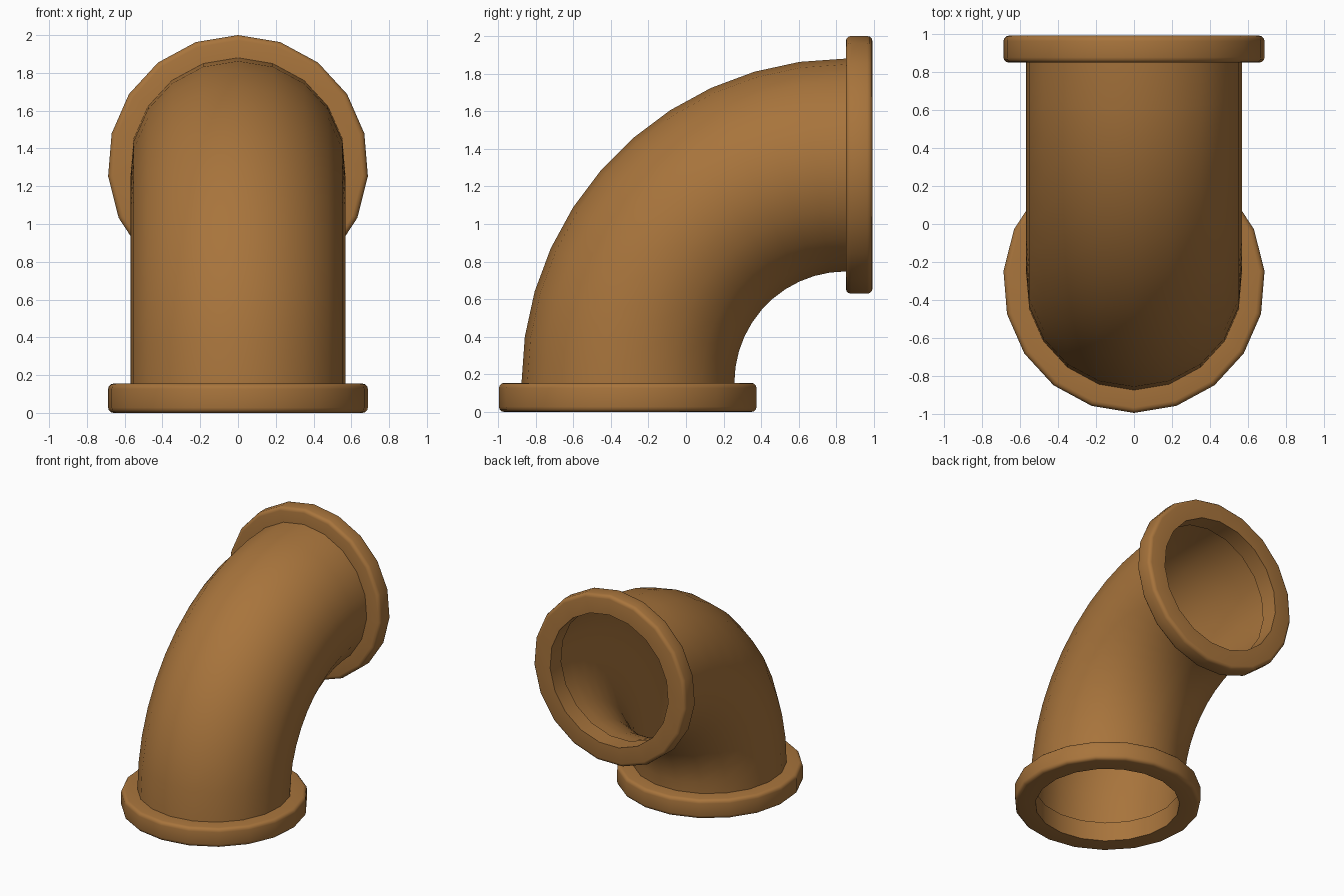
import bpy, bmesh, math
from mathutils import Vector

if "Cube" in bpy.data.objects:
    bpy.data.objects.remove(bpy.data.objects["Cube"])

SIDES = 19
BEND = 1.155                       # centreline radius of the elbow
CY, CZ = 0.85, 0.155               # centre of the bend

clay = bpy.data.materials.new("terracotta_brown")
clay.diffuse_color = (0.39, 0.175, 0.045, 1)
clay.use_nodes = True
clay.node_tree.nodes["Principled BSDF"].inputs["Base Color"].default_value = clay.diffuse_color


def station(angle, shift, radius):
    """Ring of points across the pipe at a bend angle, moved along the pipe by shift."""
    out = Vector((0, -math.cos(angle), math.sin(angle)))
    along = Vector((0, math.sin(angle), math.cos(angle)))
    centre = Vector((0, CY, CZ)) + out * BEND + along * shift
    ring = []
    for i in range(SIDES):
        t = 2 * math.pi * i / SIDES
        ring.append(centre + out * radius * math.cos(t) + Vector((radius * math.sin(t), 0, 0)))
    return ring


def loft(name, stations):
    """Skin a closed loop of rings into a hollow tube."""
    bm = bmesh.new()
    rings = [[bm.verts.new(p) for p in station(*s)] for s in stations]
    for a, b in zip(rings, rings[1:] + rings[:1]):
        for i in range(SIDES):
            j = (i + 1) % SIDES
            bm.faces.new((a[i], a[j], b[j], b[i]))
    bmesh.ops.recalc_face_normals(bm, faces=bm.faces)
    mesh = bpy.data.meshes.new(name)
    bm.to_mesh(mesh)
    bm.free()
    mesh.materials.append(clay)
    ob = bpy.data.objects.new(name, mesh)
    bpy.context.collection.objects.link(ob)
    bpy.ops.object.select_all(action='DESELECT')
    ob.select_set(True)
    bpy.context.view_layer.objects.active = ob
    bpy.ops.object.shade_smooth_by_angle(angle=math.radians(40))
    return ob


# curved pipe: outer skin forward, inner skin back
steps = [math.pi / 2 * k / 11 for k in range(12)]
loft("elbow_pipe", [(a, 0, 0.57) for a in steps] + [(a, 0, 0.55) for a in reversed(steps)])


# end flanges with rounded outer rims
def flange(name, angle, s0, s1, hole=0.535, rim=0.69, b=0.028):
    prof = [(hole, s0)]
    for k in range(4):
        t = math.pi / 6 * k
        prof.append((rim - b + b * math.sin(t), s0 + b - b * math.cos(t)))
    for k in range(4):
        t = math.pi / 6 * k
        prof.append((rim - b + b * math.cos(t), s1 - b + b * math.sin(t)))
    prof.append((hole, s1))
    loft(name, [(angle, s, r) for r, s in prof])


flange("bottom_flange", 0, -0.155, 0.0)
flange("side_flange", math.pi / 2, 0.0, 0.142)
